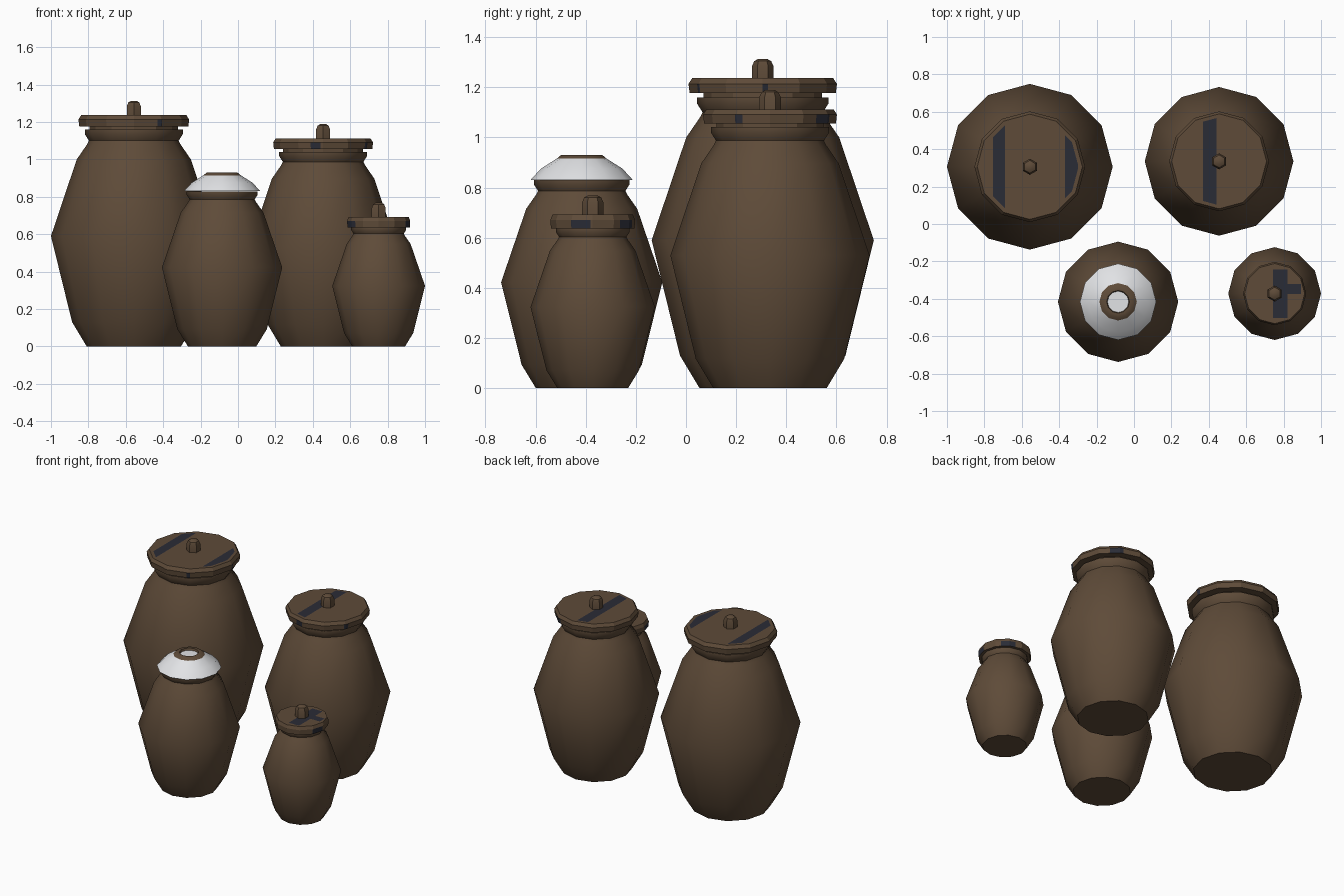
import bpy, bmesh, math
from mathutils import Vector

if "Cube" in bpy.data.objects:
    bpy.data.objects.remove(bpy.data.objects["Cube"])


def material(name, rgb):
    m = bpy.data.materials.new(name)
    m.use_nodes = True
    m.diffuse_color = (*rgb, 1)
    m.node_tree.nodes["Principled BSDF"].inputs["Base Color"].default_value = (*rgb, 1)
    return m


brown = material("brown clay", (0.112, 0.070, 0.040))
navy = material("navy paint", (0.023, 0.025, 0.037))
white = material("white glaze", (0.76, 0.77, 0.79))


def lathe(profile, sides, turn=0.0):
    """Revolve (radius, height) points listed from bottom to top; ends are closed."""
    bm = bmesh.new()
    rings = []
    for r, z in profile:
        angles = [turn + math.tau * i / sides for i in range(sides)]
        rings.append([bm.verts.new((r * math.cos(a), r * math.sin(a), z)) for a in angles])
    for low, high in zip(rings, rings[1:]):
        for i in range(sides):
            j = (i + 1) % sides
            bm.faces.new((low[i], low[j], high[j], high[i]))
    bm.faces.new(rings[0][::-1])
    bm.faces.new(rings[-1])
    bmesh.ops.recalc_face_normals(bm, faces=bm.faces)
    return bm


def finish(name, bm, place, materials, angle):
    mesh = bpy.data.meshes.new(name)
    bm.to_mesh(mesh)
    bm.free()
    for m in materials:
        mesh.materials.append(m)
    obj = bpy.data.objects.new(name, mesh)
    obj.location = place
    bpy.context.collection.objects.link(obj)
    bpy.ops.object.select_all(action="DESELECT")
    obj.select_set(True)
    bpy.context.view_layer.objects.active = obj
    bpy.ops.object.shade_smooth_by_angle(angle=math.radians(angle))
    return obj


# Jar body profile at full size
BODY = [(0.252, 0), (0.33, 0.13), (0.443, 0.59), (0.305, 1.0), (0.25, 1.08),
        (0.24, 1.1), (0.262, 1.135), (0.262, 1.16)]


def jar(name, x, y, width, height):
    bm = lathe([(r * width, z * height) for r, z in BODY], 12)
    finish(name + "_body", bm, (x, y, 0), [brown], 45)


def cut(bm, point, normal):
    bmesh.ops.bisect_plane(bm, geom=bm.verts[:] + bm.edges[:] + bm.faces[:],
                           plane_co=point, plane_no=normal, dist=1e-5)


def lid(name, x, y, radius, bottom, top, stripes, patches):
    """Stripes are (x0, x1, y0, y1) boxes on the top; patches are angle ranges on the side."""
    t = top - bottom
    bm = lathe([(radius * 0.8, -0.02), (radius * 0.8, 0), (radius * 0.985, 0),
                (radius, t * 0.62), (radius * 0.95, t), (radius * 0.88, t)], 12)
    for x0, x1, y0, y1 in stripes:
        for v in (x0, x1):
            cut(bm, (v, 0, 0), (1, 0, 0))
        for v in (y0, y1):
            cut(bm, (0, v, 0), (0, 1, 0))
    for pair in patches:
        for a in map(math.radians, pair):
            cut(bm, (0, 0, 0), (-math.sin(a), math.cos(a), 0))
    for f in bm.faces:
        c = f.calc_center_median()
        inside = max(v.co.xy.length for v in f.verts) < radius * 0.9
        if f.normal.z > 0.9 and inside:
            f.material_index = int(any(x0 < c.x < x1 and y0 < c.y < y1
                                       for x0, x1, y0, y1 in stripes))
        elif abs(f.normal.z) < 0.3 and c.z > 0 and c.z < t * 0.6:
            a = math.degrees(math.atan2(c.y, c.x))
            f.material_index = int(any((a - a0) % 360 < a1 - a0 for a0, a1 in patches))
    finish(name + "_lid", bm, (x, y, bottom), [brown, navy], 20)

    # Six-sided knob
    knob = lathe([(0.043, 0), (0.043, 0.048), (0.034, 0.068), (0.018, 0.077)], 6, math.pi / 2)
    finish(name + "_knob", knob, (x, y, top), [brown], 35)


# Large jar, two stripes
jar("large_jar", -0.557, 0.306, 1.0, 1.0)
lid("large_jar", -0.557, 0.306, 0.296, 1.177, 1.236,
    [(-0.198, -0.133, -1, 1), (0.187, 0.257, -1, 1)], [(-64, -59), (0, 4)])

# Medium jar, one stripe
jar("medium_jar", 0.455, 0.335, 0.897, 0.897)
lid("medium_jar", 0.455, 0.335, 0.267, 1.056, 1.112,
    [(-0.085, -0.014, -1, 1)], [(-105, -93), (-32, -25), (46, 65)])

# Small jar, stripe with a side arm
jar("small_jar", 0.752, -0.372, 0.56, 0.548)
lid("small_jar", 0.752, -0.372, 0.169, 0.636, 0.692,
    [(-0.01, 0.068, -0.13, 0.13), (0.068, 0.14, -0.003, 0.05)],
    [(-177, -140), (-31, -3), (42, 75)])

# Jar covered by an upturned bowl
jar("bowl_jar", -0.085, -0.416, 0.726, 0.715)
bowl = lathe([(0.06, 0.88), (0.15, 0.86), (0.19, 0.83), (0.204, 0.83), (0.163, 0.875),
              (0.1, 0.915), (0.083, 0.929), (0.061, 0.929), (0.057, 0.915)], 12)
for f in bowl.faces:
    c = f.calc_center_median()
    # Unglazed foot ring
    f.material_index = int(c.z > 0.91 and Vector((c.x, c.y)).length > 0.04)
finish("bowl", bowl, (-0.085, -0.416, 0), [white, brown], 45)
